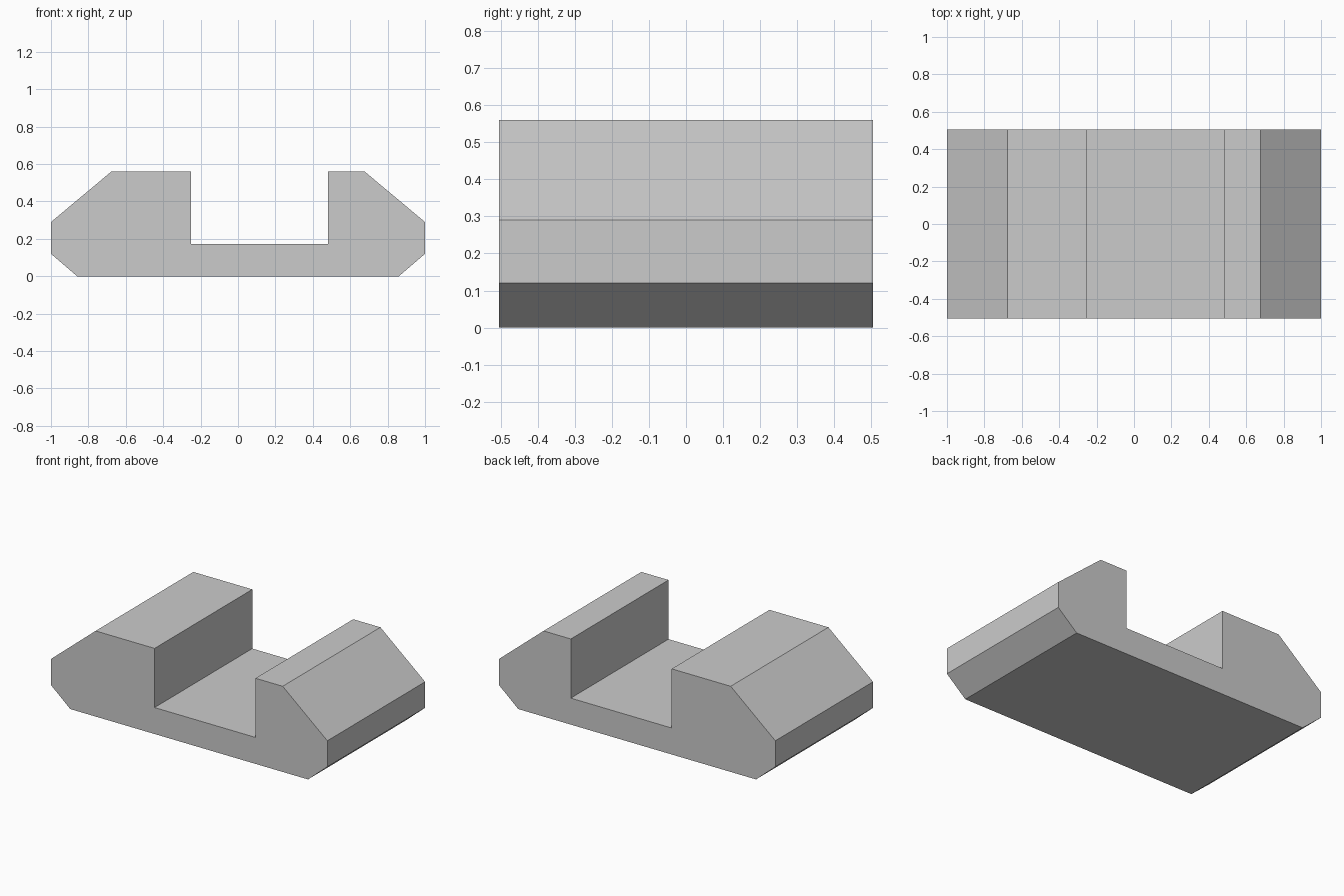
import bpy, bmesh

if "Cube" in bpy.data.objects:
    bpy.data.objects.remove(bpy.data.objects["Cube"])

HALF_DEPTH = 0.505
TOP, FLOOR = 0.56, 0.173
SLOT_LEFT, SLOT_RIGHT = -0.25, 0.48

# Right-hand chamfered flank, bottom to top, mirrored for the left
flank = [(0.86, 0), (1, 0.12), (1, 0.29), (0.677, TOP)]
slot = [(SLOT_RIGHT, TOP), (SLOT_RIGHT, FLOOR), (SLOT_LEFT, FLOOR), (SLOT_LEFT, TOP)]
profile = flank + slot + [(-x, z) for x, z in reversed(flank)]

# Slotted block: profile extruded front to back
bm = bmesh.new()
front = bm.faces.new([bm.verts.new((x, -HALF_DEPTH, z)) for x, z in profile])
ext = bmesh.ops.extrude_face_region(bm, geom=[front], use_keep_orig=True)
back = [g for g in ext["geom"] if isinstance(g, bmesh.types.BMVert)]
bmesh.ops.translate(bm, verts=back, vec=(0, 2 * HALF_DEPTH, 0))
bmesh.ops.recalc_face_normals(bm, faces=bm.faces)

mesh = bpy.data.meshes.new("slotted_block")
bm.to_mesh(mesh)
bm.free()
bpy.context.collection.objects.link(bpy.data.objects.new("slotted_block", mesh))
